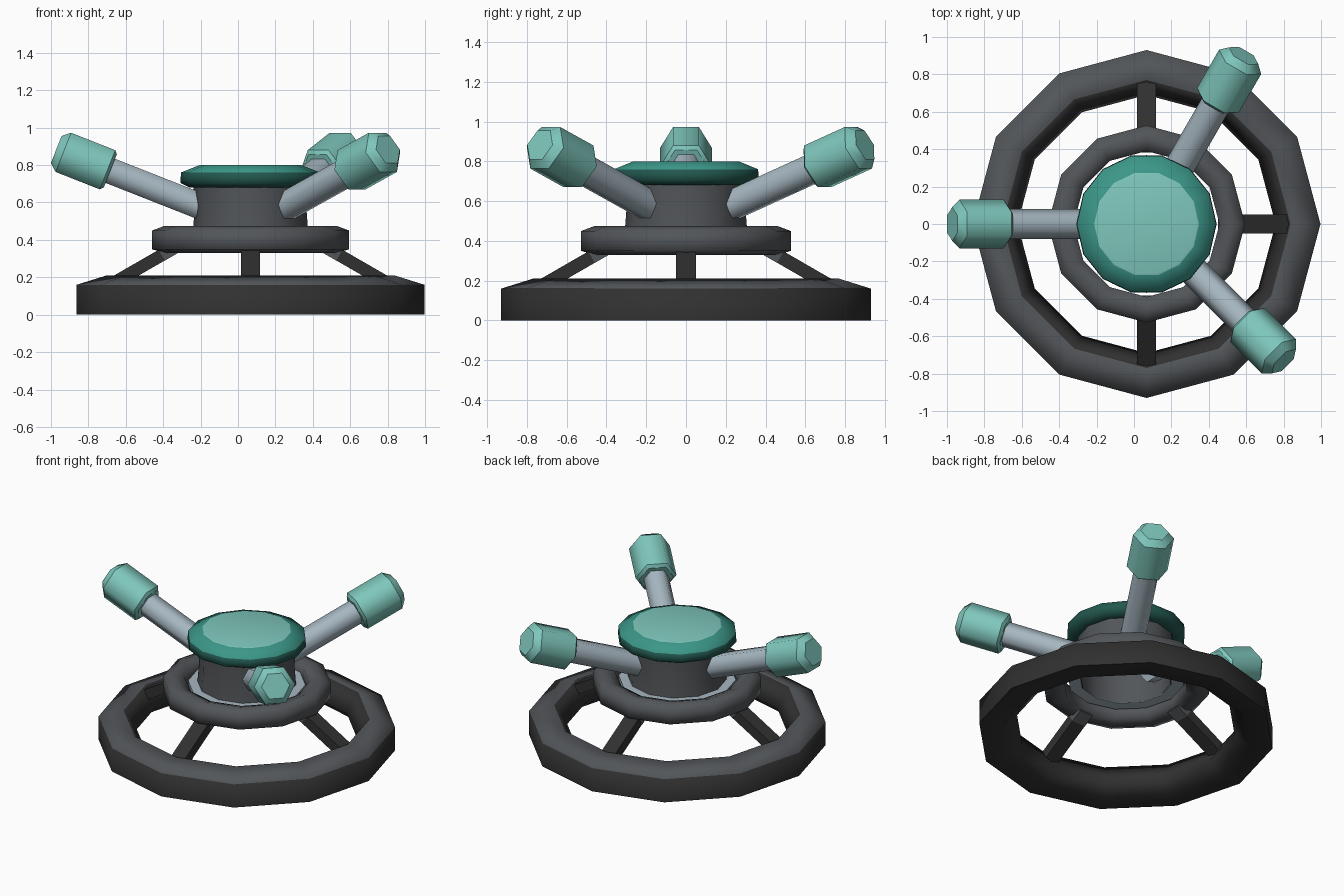
import bpy, bmesh, math
from mathutils import Matrix, Vector

if "Cube" in bpy.data.objects:
    bpy.data.objects.remove(bpy.data.objects["Cube"])

CX = 0.067  # the wheel axis sits slightly right of the model centre


def material(name, rgb):
    m = bpy.data.materials.new(name)
    m.diffuse_color = (*rgb, 1)
    m.use_nodes = True
    m.node_tree.nodes["Principled BSDF"].inputs["Base Color"].default_value = m.diffuse_color
    return m


GREY = material("grey", (0.085, 0.092, 0.10))
CHARCOAL = material("charcoal", (0.03, 0.03, 0.03))
STEEL = material("pale steel", (0.38, 0.47, 0.53))
MINT = material("light teal", (0.21, 0.57, 0.50))
TEAL = material("teal", (0.045, 0.31, 0.25))
DEEP = material("dark teal", (0.016, 0.095, 0.077))


def lathe(name, profile, mats, sides=12, closed=False, matrix=None, smooth=35, crisp=False):
    """Spin (radius, height) points; mats gives one material per profile segment."""
    bm = bmesh.new()
    rings = [[bm.verts.new((r * math.cos(2 * math.pi * i / sides),
                            r * math.sin(2 * math.pi * i / sides), z))
              for i in range(sides)] for r, z in profile]
    slots = list(dict.fromkeys(mats))
    count = len(rings) if closed else len(rings) - 1
    for s in range(count):
        a, b = rings[s], rings[(s + 1) % len(rings)]
        for i in range(sides):
            j = (i + 1) % sides
            f = bm.faces.new((a[i], a[j], b[j], b[i]))
            f.material_index = slots.index(mats[min(s, len(mats) - 1)])
    if not closed:
        bm.faces.new(rings[0][::-1]).material_index = slots.index(mats[0])
        bm.faces.new(rings[-1]).material_index = slots.index(mats[-1])
    bmesh.ops.recalc_face_normals(bm, faces=bm.faces)
    ob = finish(name, bm, slots, matrix or Matrix.Translation((CX, 0, 0)), smooth)
    if crisp:  # keep the edges running around the axis sharp
        me = ob.data
        for e in me.edges:
            z0, z1 = (me.vertices[v].co.z for v in e.vertices)
            if abs(z0 - z1) < 1e-5:
                e.use_edge_sharp = True
    return ob


def finish(name, bm, slots, matrix, smooth=None):
    me = bpy.data.meshes.new(name)
    bm.to_mesh(me)
    bm.free()
    for m in slots:
        me.materials.append(m)
    ob = bpy.data.objects.new(name, me)
    bpy.context.collection.objects.link(ob)
    ob.matrix_world = matrix
    if smooth:
        bpy.ops.object.select_all(action='DESELECT')
        ob.select_set(True)
        bpy.context.view_layer.objects.active = ob
        bpy.ops.object.shade_smooth_by_angle(angle=math.radians(smooth))
    return ob


def frame(angle, r, z, direction):
    """Local x sideways, local z along direction, placed at radius r on the wheel."""
    side = Vector((-math.sin(angle), math.cos(angle), 0))
    up = direction.cross(side)
    m = Matrix((side, up, direction)).transposed().to_4x4()
    m.translation = (CX + r * math.cos(angle), r * math.sin(angle), z)
    return m


def bar(name, angle, r0, z0, r1, z1, width, thick, mat):
    """A straight bar in the radial plane at the given angle."""
    d = Vector(((r1 - r0) * math.cos(angle), (r1 - r0) * math.sin(angle), z1 - z0))
    bm = bmesh.new()
    bmesh.ops.create_cube(bm, size=1)
    bmesh.ops.scale(bm, vec=(width, thick, d.length), verts=bm.verts)
    finish(name, bm, [mat], frame(angle, (r0 + r1) / 2, (z0 + z1) / 2, d.normalized()))


# Base ring and raised inner ring
lathe("base_ring", [(0.93, 0), (0.93, 0.16), (0.77, 0.21), (0.69, 0.08), (0.78, 0)],
      [CHARCOAL, GREY, CHARCOAL, CHARCOAL, CHARCOAL], closed=True, smooth=85)
lathe("inner_ring", [(0.527, 0.35), (0.527, 0.45), (0.46, 0.475), (0.39, 0.45),
                     (0.39, 0.35), (0.46, 0.33)], [GREY], closed=True, smooth=80)

# Four sloping struts joining the rings, with grey upper ends
for k in range(4):
    a = k * math.pi / 2
    bar(f"strut_{k + 1}", a, 0.46, 0.327, 0.75, 0.16, 0.10, 0.066, CHARCOAL)
    bar(f"strut_end_{k + 1}", a, 0.40, 0.362, 0.475, 0.319, 0.102, 0.068, GREY)

# Hollow hub column, steel collar around its foot and cap on top
lathe("hub_collar", [(0.29, 0.40), (0.368, 0.40), (0.368, 0.43), (0.29, 0.43)],
      [STEEL], closed=True)
lathe("hub", [(0.285, 0.40), (0.31, 0.42), (0.30, 0.55), (0.305, 0.69), (0.285, 0.69)],
      [GREY], closed=True)
lathe("hub_cap", [(0.30, 0.68), (0.325, 0.68), (0.375, 0.705), (0.372, 0.76),
                  (0.28, 0.797), (0.27, 0.80)],
      [DEEP, DEEP, DEEP, TEAL, MINT], sides=14, smooth=70)

# Three hexagonal handles leaning up and out
tilt = math.radians(21.5)
for k, deg in enumerate((180, 60, -45)):
    a = math.radians(deg)
    d = Vector((math.cos(tilt) * math.cos(a), math.cos(tilt) * math.sin(a), math.sin(tilt)))
    m = frame(a, 0.757, 0.772, d)
    lathe(f"handle_rod_{k + 1}", [(0.08, -0.62), (0.08, 0.05)], [STEEL], 6, matrix=m, smooth=65)
    lathe(f"handle_grip_{k + 1}", [(0.11, -0.008), (0.13, 0.008), (0.13, 0.262), (0.09, 0.303)],
          [MINT], 6, matrix=m, smooth=65, crisp=True)
